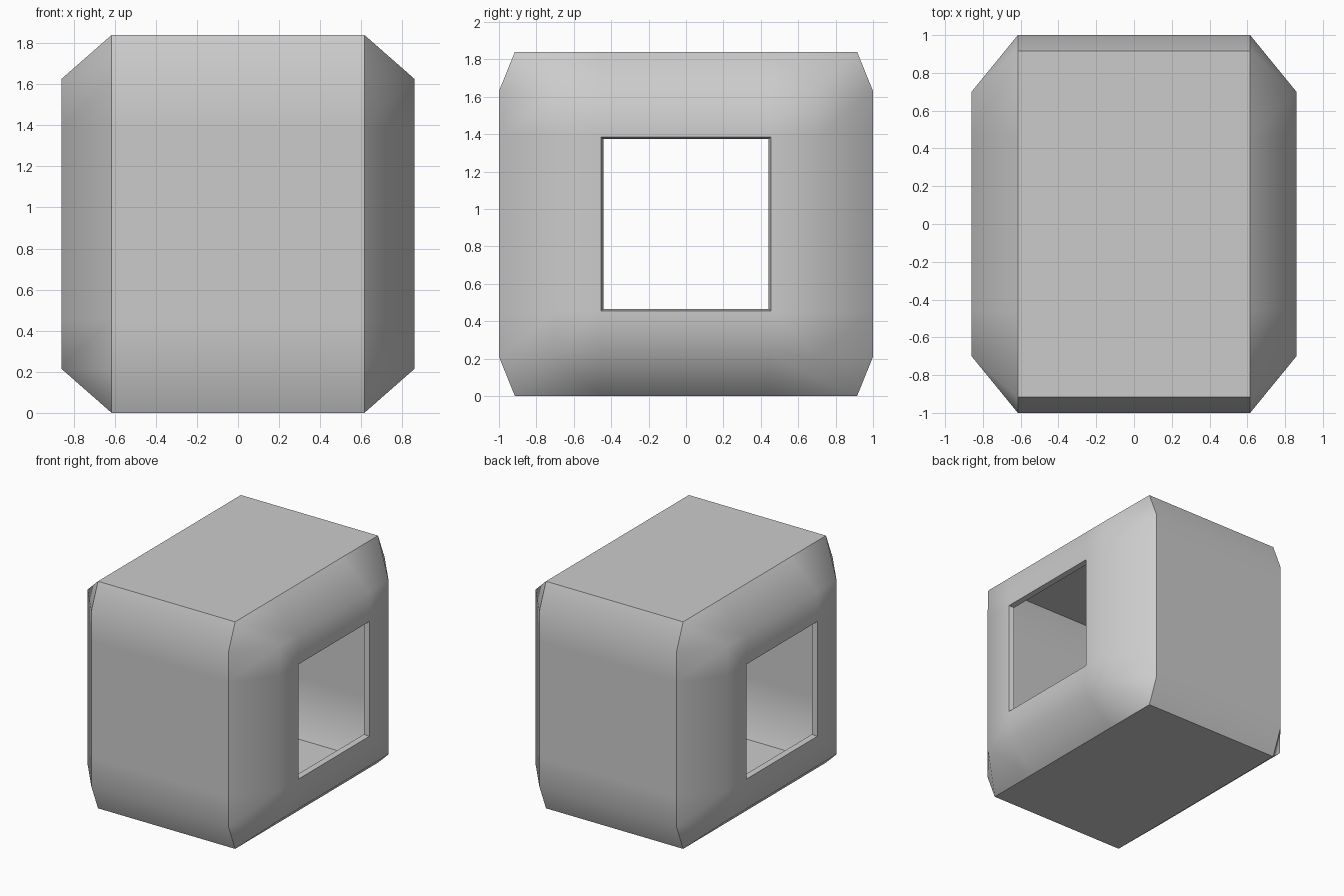
import bpy, bmesh, math

if "Cube" in bpy.data.objects:
    bpy.data.objects.remove(bpy.data.objects["Cube"])

MID_Z = 0.92

# One quarter of each cross-section loop (y, z from the middle): top run, two corner points, side run
OUTER = [(0.455, 0.92), (0.915, 0.92), (1.0, 0.71), (1.0, 0.465)]
SIDE = [(0.455, 0.705), (0.70, 0.705), (0.70, 0.705), (0.70, 0.465)]
HOLE = [(0.455, 0.465)] * 4
LIP = [(0.442, 0.455)] * 4


def full_loop(q):
    """Mirror a quarter loop into all four quadrants."""
    r = q[::-1]
    return (q + [(y, -z) for y, z in r]
            + [(-y, -z) for y, z in q] + [(-y, z) for y, z in r])


# Loops from the left opening, over the outer shell, to the right opening
half = [(0.615, OUTER), (0.86, SIDE), (0.86, HOLE), (0.82, LIP)]
sections = [(-x, q) for x, q in half[::-1]] + half

bm = bmesh.new()
rings = [[bm.verts.new((x, y, MID_Z + z)) for y, z in full_loop(q)]
         for x, q in sections]
n = len(rings[0])
for a, b in zip(rings, rings[1:]):
    for i in range(n):
        j = (i + 1) % n
        bm.faces.new((a[i], b[i], b[j], a[j]))

# Weld the repeated corner points
bmesh.ops.remove_doubles(bm, verts=bm.verts[:], dist=0.0005)

# Smooth shading with hard edges at the shell borders, floor, roof and openings
bm.normal_update()
for f in bm.faces:
    f.smooth = True
for e in bm.edges:
    border = all(abs(abs(v.co.x) - 0.615) < 0.001 for v in e.verts) \
        and abs(e.verts[0].co.x - e.verts[1].co.x) < 0.001
    steep = len(e.link_faces) == 2 and e.calc_face_angle() > math.radians(55)
    e.smooth = not (border or steep)

mesh = bpy.data.meshes.new("hollow_shell")
bm.to_mesh(mesh)
bm.free()
shell = bpy.data.objects.new("hollow_shell", mesh)
bpy.context.collection.objects.link(shell)
